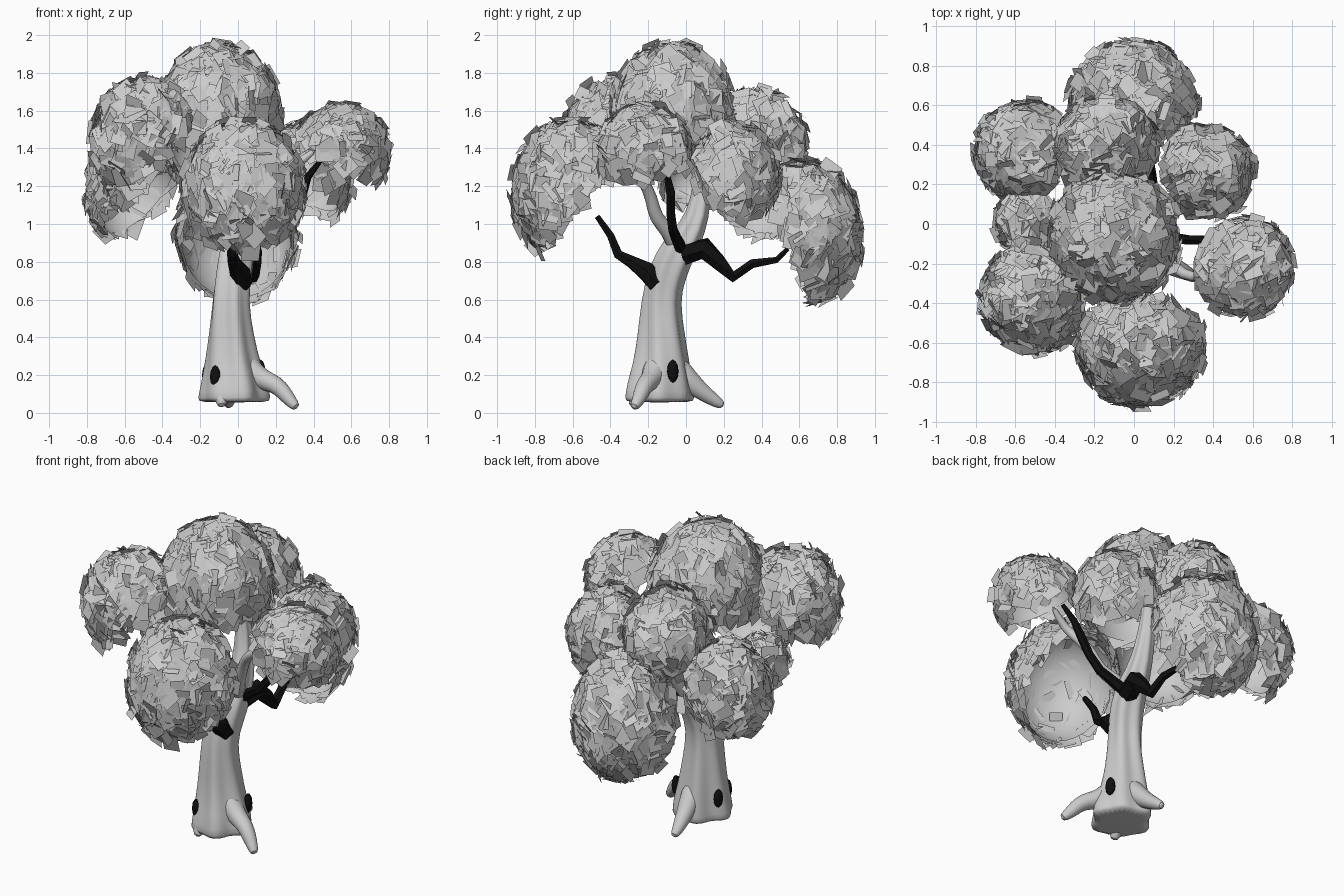
import bpy, bmesh, math, random
from mathutils import Vector, Matrix

if "Cube" in bpy.data.objects:
    bpy.data.objects.remove(bpy.data.objects["Cube"])

random.seed(7)
black = bpy.data.materials.new("dark_bark")
black.diffuse_color = (0.005, 0.005, 0.005, 1)
black.use_nodes = True
black.node_tree.nodes["Principled BSDF"].inputs["Base Color"].default_value = black.diffuse_color


def finish(name, bm, mat=None, subsurf=0):
    me = bpy.data.meshes.new(name)
    bm.to_mesh(me)
    bm.free()
    ob = bpy.data.objects.new(name, me)
    bpy.context.collection.objects.link(ob)
    if mat:
        me.materials.append(mat)
    if subsurf:
        mod = ob.modifiers.new("smooth", 'SUBSURF')
        mod.levels = mod.render_levels = subsurf
    return ob


def tube(name, path, sides=8, mat=None, subsurf=0, lobes=0.0, smooth=True):
    """Loft round (or lobed) rings along a path of (x, y, z, radius)."""
    bm = bmesh.new()
    pts = [Vector(p[:3]) for p in path]
    rings = []
    for i, p in enumerate(pts):
        t = (pts[min(i + 1, len(pts) - 1)] - pts[max(i - 1, 0)]).normalized()
        if lobes and i < 2:
            t = Vector((0, 0, 1))
        q = Vector((0, 0, 1)).rotation_difference(t)
        ring = []
        for k in range(sides):
            a = math.tau * k / sides
            r = path[i][3] * (1 + lobes * math.cos(6 * a + 0.4 + 3 * p.z)
                              + 0.6 * lobes * math.sin(4 * a + 1 - 2 * p.z))
            ring.append(bm.verts.new(p + q @ Vector((r * math.cos(a), r * math.sin(a), 0))))
        rings.append(ring)
    for a, b in zip(rings, rings[1:]):
        for k in range(sides):
            f = bm.faces.new((a[k], a[(k + 1) % sides], b[(k + 1) % sides], b[k]))
            f.smooth = smooth
    bm.faces.new(rings[0][::-1])
    bm.faces.new(rings[-1])
    return finish(name, bm, mat, subsurf)


# Trunk
tube("trunk", [(-.02, -.14, .055, .17), (-.02, -.14, .07, .18), (-.02, -.135, .15, .168),
               (-.03, -.13, .25, .143), (-.035, -.13, .4, .118), (-.04, -.135, .6, .096),
               (-.02, -.10, .74, .098), (0, -.04, .87, .092), (.0, .04, .98, .07),
               (-.01, .08, 1.12, .054), (-.03, .10, 1.35, .04), (-.07, .05, 1.6, .02)],
     sides=32, subsurf=1, lobes=.08)

# Roots
tube("root_right", [(.0, -.14, .30, .07), (.06, -.16, .23, .075), (.13, -.185, .17, .062),
                    (.20, -.215, .155, .052), (.25, -.24, .10, .046), (.28, -.255, .06, .036),
                    (.315, -.28, .025, .026)], subsurf=1)
tube("root_back", [(-.02, -.08, .28, .08), (-.03, .02, .16, .065), (-.04, .10, .10, .048),
                   (-.05, .16, .06, .036), (-.05, .2, .035, .022)], subsurf=1)
tube("root_left", [(-.06, -.16, .24, .08), (-.09, -.22, .14, .06), (-.09, -.265, .08, .042),
                   (-.085, -.29, .03, .024)], subsurf=1)

# Pale limb toward the right clump
tube("limb_right", [(.02, -.05, .86, .05), (.07, -.09, .97, .046), (.12, -.165, 1.03, .04),
                    (.16, -.18, 1.14, .036), (.22, -.23, 1.24, .032), (.29, -.28, 1.3, .028),
                    (.42, -.24, 1.4, .018)], subsurf=1)

# Dark branches
tube("branch_front", [(.02, -.15, .68, .055), (.01, -.21, .75, .055), (-.02, -.29, .80, .035),
                      (-.03, -.36, .84, .028), (-.03, -.40, .94, .022), (-.02, -.47, 1.04, .016)],
     6, black, smooth=False)
tube("branch_back", [(.04, -.01, .84, .06), (.07, .10, .87, .06), (.08, .17, .80, .045),
                     (.08, .25, .72, .033), (.07, .35, .79, .026), (.05, .48, .81, .018),
                     (.05, .54, .87, .014)], 6, black, smooth=False)
tube("branch_right", [(.05, -.02, .86, .035), (.12, -.05, .92, .03), (.20, -.07, .97, .027),
                      (.27, -.08, 1.05, .026), (.34, -.08, 1.16, .026), (.37, -.10, 1.25, .02),
                      (.44, -.12, 1.34, .012)], 6, black, smooth=False)


# Dark knots on the lower trunk
def knot(name, loc, yaw, size):
    bm = bmesh.new()
    bmesh.ops.create_icosphere(bm, subdivisions=2, radius=1)
    m = (Matrix.Translation(loc) @ Matrix.Rotation(yaw, 4, 'Z')
         @ Matrix.Diagonal((.025, size * .5, size, 1)))
    bmesh.ops.transform(bm, matrix=m, verts=bm.verts)
    finish(name, bm, black)


for i, (loc, yaw) in enumerate([((-.12, -.25, .19), math.radians(235)),
                                ((.12, -.07, .22), math.radians(15)),
                                ((-.165, -.09, .20), math.radians(165))]):
    knot(f"knot_{i + 1}", loc, yaw, .062)


# Foliage clumps: an open dome covered with overlapping square leaves
def clump(name, centre, r, axis, stretch=1.0, cut=-.15):
    bm = bmesh.new()
    bmesh.ops.create_uvsphere(bm, u_segments=28, v_segments=18, radius=1)
    bmesh.ops.delete(bm, geom=[v for v in bm.verts if v.co.z < cut - .05], context='VERTS')
    for f in bm.faces:
        f.smooth = True
    for v in bm.verts:
        v.co *= r
    n = int(3500 * r * r * stretch)
    for i in range(n):
        z = 1 - (1 - cut) * (i + .5) / n
        a = i * 2.39996 + random.uniform(-.2, .2)
        s = math.sqrt(1 - z * z)
        nrm = Vector((s * math.cos(a), s * math.sin(a), z))
        q = Vector((0, 0, 1)).rotation_difference(nrm)
        m = (Matrix.Translation(nrm * (r + random.uniform(.002, .024))) @ q.to_matrix().to_4x4()
             @ Matrix.Rotation(random.uniform(0, math.tau), 4, 'Z')
             @ Matrix.Rotation(random.gauss(0, .3), 4, 'X'))
        w, h = random.uniform(.036, .054), random.uniform(.046, .07)
        bm.faces.new([bm.verts.new(m @ Vector((x * w, y * h, 0)))
                      for x, y in ((-1, -1), (1, -1), (1, 1), (-1, 1))])
    q = Vector((0, 0, 1)).rotation_difference(Vector(axis).normalized())
    bmesh.ops.transform(bm, verts=bm.verts, matrix=Matrix.Translation(centre)
                        @ Matrix.Diagonal((1, 1, stretch, 1)) @ q.to_matrix().to_4x4())
    finish(name, bm)


clump("foliage_top", (-.10, -.07, 1.56), .305, (0, 0, 1), 1.22, -.3)
clump("foliage_front", (.03, -.60, 1.17), .30, (0, -.70, .65), 1.16)
clump("foliage_back", (-.01, .61, .95), .295, (0, .9, .45), 1.22, -.2)
clump("foliage_back_middle", (-.14, .38, 1.40), .235, (-.1, .5, .85), 1.18)
clump("foliage_back_left", (-.55, .36, 1.17), .23, (-.6, .35, .7), 1.17)
clump("foliage_front_left", (-.50, -.37, 1.45), .25, (-.5, -.35, .8), 1.18)
clump("foliage_left_small", (-.54, .02, 1.22), .14, (-.7, 0, .7))
clump("foliage_right_back", (.36, .26, 1.25), .215, (.5, .3, .8), 1.18)
clump("foliage_right", (.55, -.22, 1.38), .23, (.45, -.1, .85))
